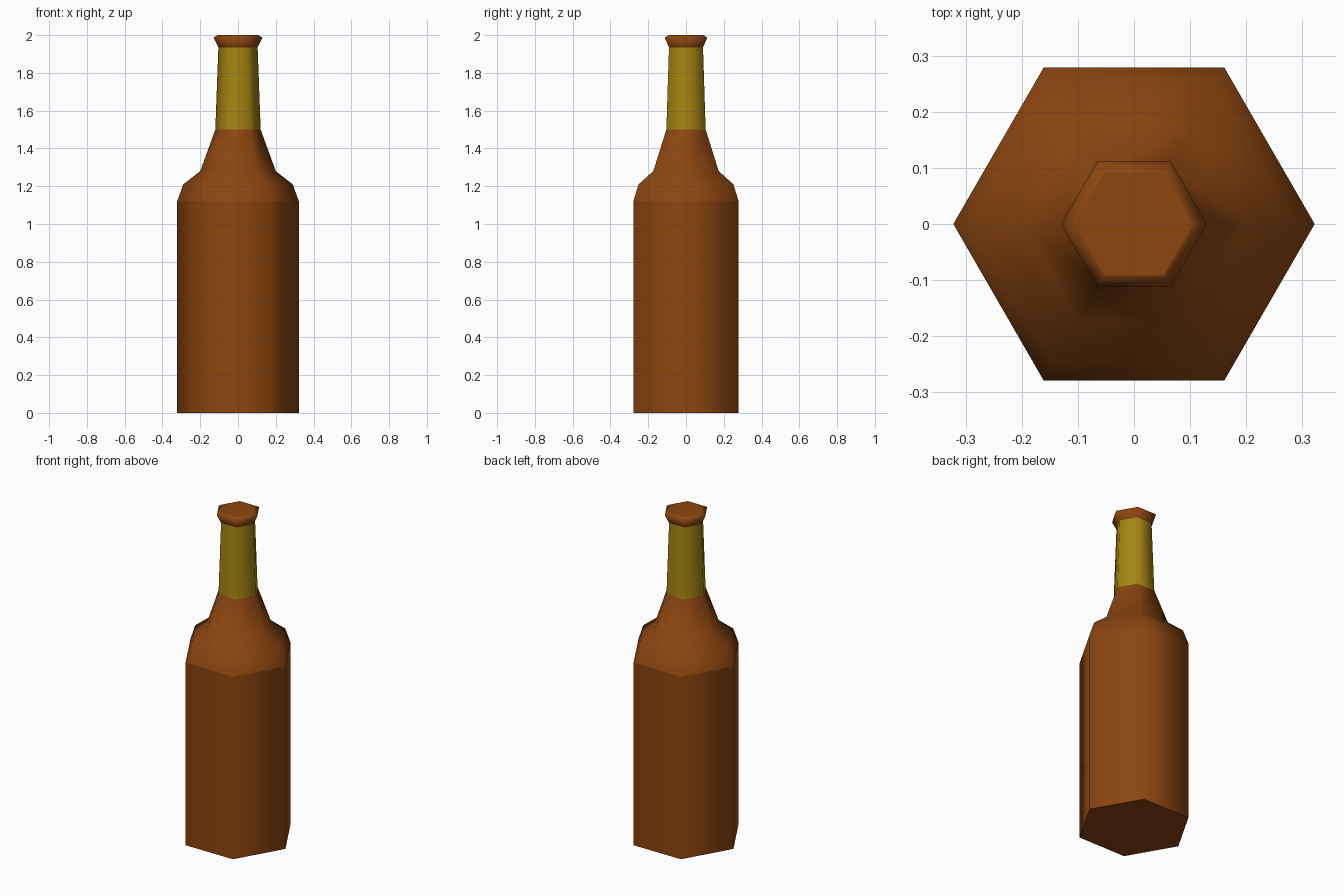
import bpy, bmesh, math

if "Cube" in bpy.data.objects:
    bpy.data.objects.remove(bpy.data.objects["Cube"])

SIDES = 6


def material(name, rgb):
    m = bpy.data.materials.new(name)
    m.diffuse_color = (*rgb, 1)
    m.use_nodes = True
    m.node_tree.nodes["Principled BSDF"].inputs["Base Color"].default_value = m.diffuse_color
    return m


brown = material("brown glass", (0.262, 0.061, 0.005))
gold = material("gold foil", (0.376, 0.235, 0.006))


def lathe(name, profile, mat, bottom=False, top=False):
    """Six-sided smooth tube through (radius, height) points, with optional flat end caps."""
    bm = bmesh.new()
    rings = [[bm.verts.new((r * math.cos(a), r * math.sin(a), z))
              for a in (math.tau * i / SIDES for i in range(SIDES))]
             for r, z in profile]
    for lo, hi in zip(rings, rings[1:]):
        for i in range(SIDES):
            j = (i + 1) % SIDES
            bm.faces.new((lo[i], lo[j], hi[j], hi[i])).smooth = True
    caps = []
    if bottom:
        caps.append(bm.faces.new(rings[0][::-1]))
    if top:
        caps.append(bm.faces.new(rings[-1]))
    for face in caps:
        for edge in face.edges:
            edge.smooth = False
    mesh = bpy.data.meshes.new(name)
    bm.to_mesh(mesh)
    bm.free()
    mesh.materials.append(mat)
    obj = bpy.data.objects.new(name, mesh)
    bpy.context.collection.objects.link(obj)
    return obj


# Straight body with closed base
lathe("body", [(0.322, 0), (0.322, 1.12)], brown, bottom=True)
# Rounded shoulder rising to the neck
lathe("shoulder", [(0.322, 1.12), (0.29, 1.21), (0.2, 1.28), (0.12, 1.5)], brown)
# Foil-wrapped neck
lathe("neck_wrap", [(0.12, 1.5), (0.104, 1.935)], gold)
# Flared cap with bevelled top
lathe("cap", [(0.104, 1.935), (0.13, 1.987), (0.106, 2.0)], brown, top=True)
